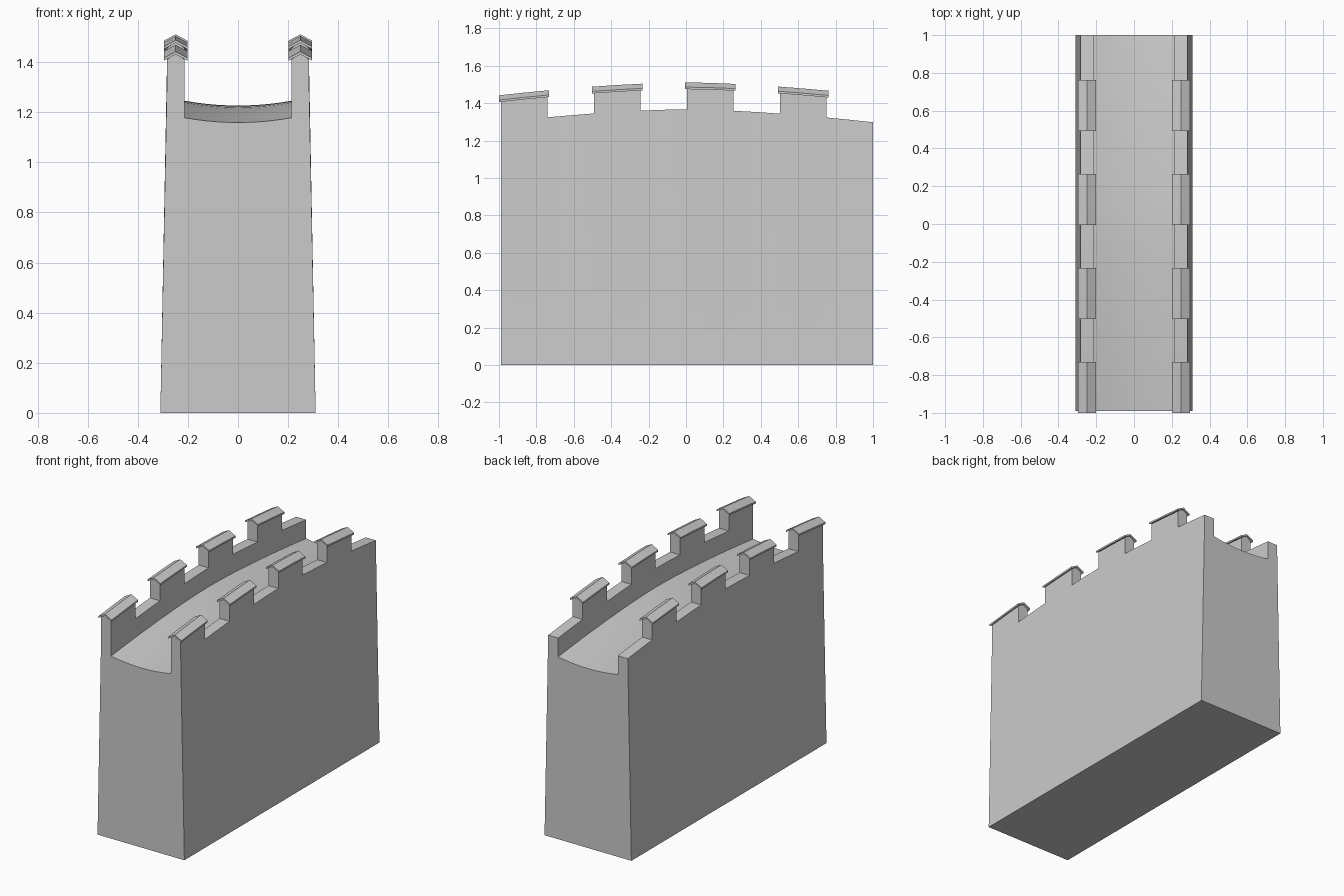
import bpy, bmesh

cube = bpy.data.objects.get("Cube")
if cube:
    bpy.data.objects.remove(cube, do_unlink=True)

stone = bpy.data.materials.new("grey stone")
stone.use_nodes = True
stone.diffuse_color = (0.6, 0.6, 0.6, 1)
stone.node_tree.nodes["Principled BSDF"].inputs["Base Color"].default_value = (0.6, 0.6, 0.6, 1)

FRONT, BACK, BAYS = -0.99, 1.0, 8
BAY = (BACK - FRONT) / BAYS
INNER, MID, OUTER, BASE = 0.213, 0.249, 0.284, 0.31
LIFT, PEAK = 0.108, 0.025        # merlon height and ridge rise


def crest(y):
    """Height of the arched parapet between merlons."""
    return 1.367 - 0.069 * abs(y) ** 1.6


def loft(bm, section, ys):
    """Skin a closed cross-section along the wall and cap its ends."""
    rings = [[bm.verts.new((x, y, z)) for x, z in section(y)] for y in ys]
    for a, b in zip(rings, rings[1:]):
        for i in range(len(a)):
            j = (i + 1) % len(a)
            bm.faces.new((a[i], a[j], b[j], b[i]))
    bm.faces.new(rings[0])
    bm.faces.new(rings[-1][::-1])


def finish(bm, name):
    bmesh.ops.recalc_face_normals(bm, faces=bm.faces[:])
    mesh = bpy.data.meshes.new(name)
    bm.to_mesh(mesh)
    bm.free()
    mesh.materials.append(stone)
    obj = bpy.data.objects.new(name, mesh)
    bpy.context.collection.objects.link(obj)
    bpy.ops.object.select_all(action="DESELECT")
    obj.select_set(True)
    bpy.context.view_layer.objects.active = obj
    bpy.ops.object.shade_smooth_by_angle(angle=0.3)


def wall_section(y):
    top = crest(y)
    left = [(-BASE, 0), (-OUTER, top), (-MID, top), (-INNER, top)]
    dish = [INNER * k / 5 for k in range(-5, 6)]
    floor = [(x, top - 0.14 + 0.019 * (x / INNER) ** 2) for x in dish]
    return left + floor + [(-x, z) for x, z in reversed(left)]


# Wall with dished walkway and parapets
bm = bmesh.new()
loft(bm, wall_section, [FRONT + BAY * i / 2 for i in range(2 * BAYS + 1)])
bm.normal_update()

# Merlons raised from every other bay of the parapets
tops = []
for f in bm.faces:
    c = f.calc_center_median()
    on_crest = abs(f.normal.z) > 0.9 and INNER < abs(c.x) < OUTER
    if on_crest and int((c.y - FRONT) / BAY) % 2 == 0:
        tops.append(f)
raised = bmesh.ops.extrude_face_region(bm, geom=tops)
bmesh.ops.delete(bm, geom=[f for f in tops if f.is_valid], context="FACES_ONLY")
for v in raised["geom"]:
    if isinstance(v, bmesh.types.BMVert):
        v.co.z += LIFT + 0.003 + (PEAK if abs(abs(v.co.x) - MID) < 0.001 else 0)
finish(bm, "wall")


# Gabled coping stones
def coping_section(y):
    z = crest(y) + LIFT
    under = [(-0.047, z), (0, z + PEAK), (0.047, z)]
    return under + [(x, h + 0.011) for x, h in reversed(under)]


for side, sign in (("left", 1), ("right", -1)):
    for n in range(0, BAYS, 2):
        start = FRONT + n * BAY - 0.01
        length = BAY + 0.02
        bm = bmesh.new()
        loft(bm, lambda y: [(x + sign * MID, z) for x, z in coping_section(y)],
             [start + length * k / 2 for k in range(3)])
        finish(bm, f"{side}_coping_{n // 2 + 1}")
